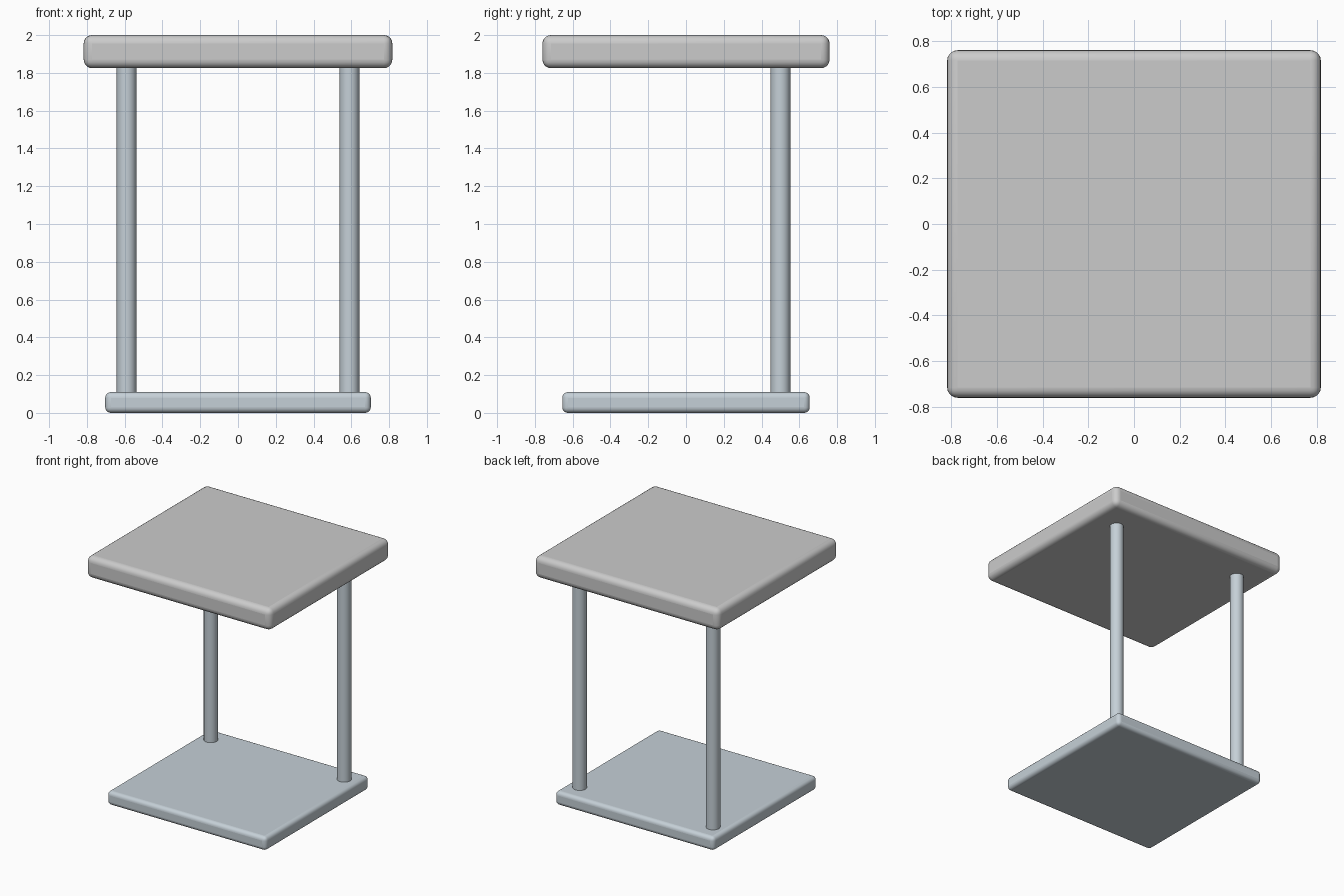
import bpy, math

if "Cube" in bpy.data.objects:
    bpy.data.objects.remove(bpy.data.objects["Cube"])

steel = bpy.data.materials.new("blue_grey_metal")
steel.diffuse_color = (0.56, 0.63, 0.68, 1)
steel.use_nodes = True
steel.node_tree.nodes["Principled BSDF"].inputs["Base Color"].default_value = steel.diffuse_color


def smooth(obj):
    bpy.ops.object.select_all(action='DESELECT')
    obj.select_set(True)
    bpy.context.view_layer.objects.active = obj
    bpy.ops.object.shade_smooth_by_angle(angle=math.radians(35))


def slab(name, size, z0, radius, mat=None):
    """Rounded rectangular panel whose underside is at z0."""
    bpy.ops.mesh.primitive_cube_add(size=1, location=(0, 0, z0 + size[2] / 2))
    obj = bpy.context.object
    obj.name = name
    obj.scale = size
    bpy.ops.object.transform_apply(location=False, rotation=False, scale=True)
    bevel = obj.modifiers.new("rounded_edges", 'BEVEL')
    bevel.width = radius
    bevel.segments = 5
    if mat:
        obj.data.materials.append(mat)
    smooth(obj)


# Table top and base plate
slab("table_top", (1.634, 1.52, 0.175), 1.825, 0.045)
slab("base_plate", (1.406, 1.31, 0.11), 0.0, 0.03, steel)

# Two round posts along the back edge
for side, x in (("left", -0.59), ("right", 0.59)):
    z0, z1 = 0.105, 1.83
    bpy.ops.mesh.primitive_cylinder_add(vertices=32, radius=0.052, depth=z1 - z0,
                                        location=(x, 0.5, (z0 + z1) / 2))
    post = bpy.context.object
    post.name = side + "_post"
    post.data.materials.append(steel)
    smooth(post)
